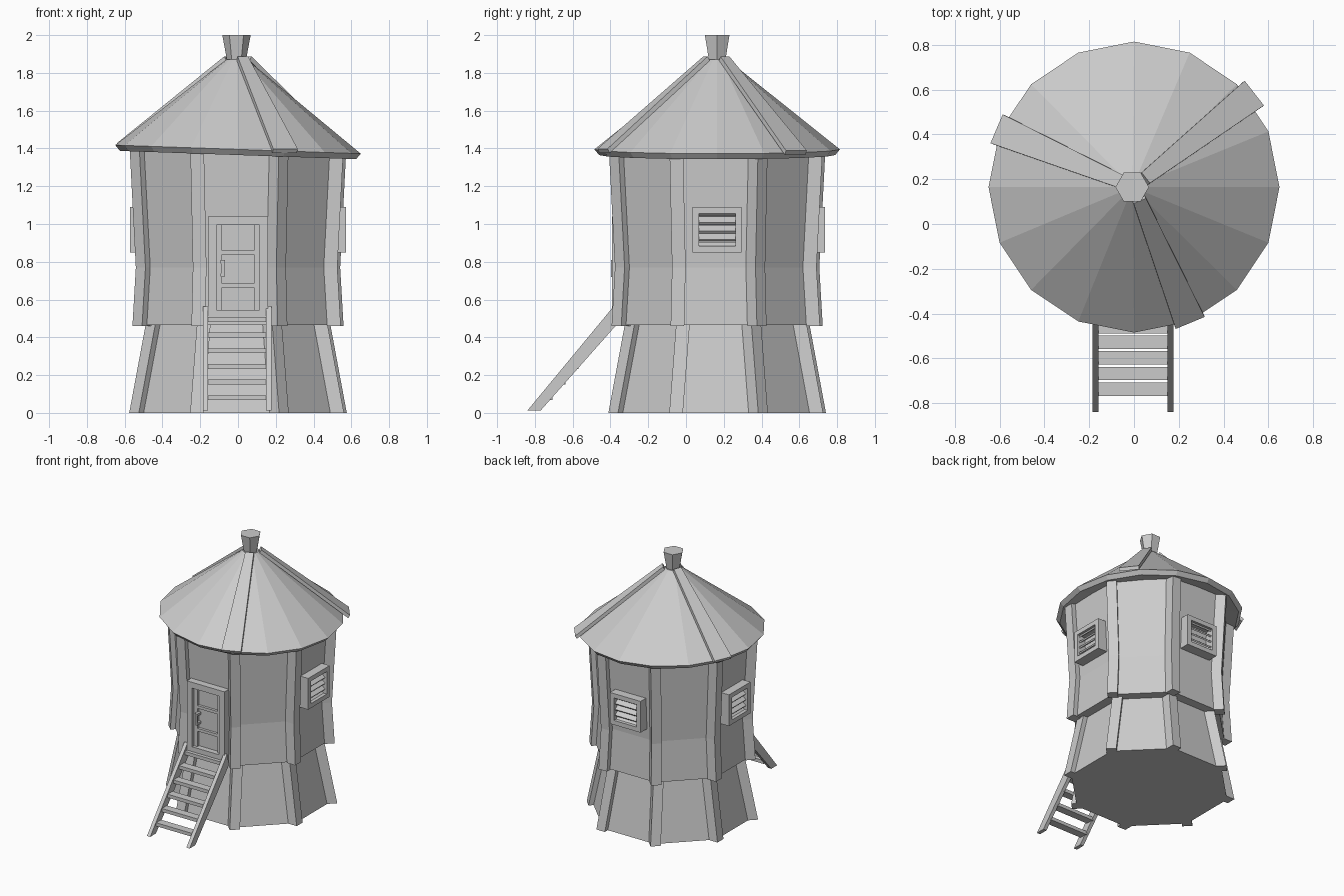
import bpy, bmesh, math
from mathutils import Vector, Matrix

if "Cube" in bpy.data.objects:
    bpy.data.objects.remove(bpy.data.objects["Cube"])

grey = bpy.data.materials.new("plain_grey")
grey.use_nodes = True
GREY = (0.6, 0.6, 0.6, 1)
grey.diffuse_color = GREY
grey.node_tree.nodes["Principled BSDF"].inputs["Base Color"].default_value = GREY

CENTRE = Matrix.Translation((0, 0.165, 0))   # tower axis


def finish(bm, name, matrix):
    bmesh.ops.recalc_face_normals(bm, faces=bm.faces)
    mesh = bpy.data.meshes.new(name)
    bm.to_mesh(mesh)
    bm.free()
    mesh.materials.append(grey)
    obj = bpy.data.objects.new(name, mesh)
    obj.matrix_world = matrix
    bpy.context.collection.objects.link(obj)
    return obj


def loft(name, rings, matrix=CENTRE):
    """Skin equal-length rings of points and cap both ends."""
    bm = bmesh.new()
    loops = [[bm.verts.new(p) for p in ring] for ring in rings]
    n = len(loops[0])
    for low, high in zip(loops, loops[1:]):
        for i in range(n):
            j = (i + 1) % n
            bm.faces.new((low[i], low[j], high[j], high[i]))
    bm.faces.new(loops[0])
    bm.faces.new(loops[-1])
    return finish(bm, name, matrix)


def box(name, centre, size, matrix=CENTRE, tilt=0):
    bm = bmesh.new()
    local = (Matrix.Translation(centre) @ Matrix.Rotation(tilt, 4, 'X')
             @ Matrix.Diagonal((*size, 1)))
    bmesh.ops.create_cube(bm, size=1, matrix=local)
    return finish(bm, name, matrix)


def polygon(sides, radius, z, turn=0.0, cx=0.0):
    return [(cx + radius * math.cos(turn + math.tau * i / sides),
             radius * math.sin(turn + math.tau * i / sides), z) for i in range(sides)]


def spin(degrees):
    return CENTRE @ Matrix.Rotation(math.radians(degrees), 4, 'Z')


# Walls: (height, distance of the flat sides from the axis)
EIGHTH = math.pi / 8
base_profile = [(0, 0.525), (0.5, 0.432)]
body_profile = [(0.465, 0.508), (0.77, 0.49), (1.39, 0.522)]
for name, profile in (("base_wall", base_profile), ("body_wall", body_profile)):
    loft(name, [polygon(8, a / math.cos(EIGHTH), z, EIGHTH) for z, a in profile])

# Corner posts follow the walls, each squared to its neighbouring side
HALF = 0.036
for k in range(8):
    for name, profile in (("base_post", base_profile), ("body_post", body_profile)):
        rings = []
        for n, (z, a) in enumerate(profile):
            t = -a * math.tan(EIGHTH)
            if name == "body_post" and n == 0:
                z -= 0.006
            rings.append([(a + sx * HALF, t + sy * HALF, z)
                          for sx, sy in ((-1, -1), (1, -1), (1, 1), (-1, 1))])
        loft(f"{name}_{k + 1}", rings, spin(45 * k))


# Roof: shallow cone with a thin rim, leaning slightly to one side
def lean(points):
    return [(x, y, z - 0.035 * x) for x, y, z in points]


loft("roof", [lean(polygon(16, 0.5, 1.385)), lean(polygon(16, 0.625, 1.365)),
              lean(polygon(16, 0.65, 1.395)), polygon(16, 0.055, 1.87, cx=-0.006)])

# Loose roof planks widening towards the eaves
for k, (angle, reach) in enumerate(((157, 0.655), (38, 0.67), (292.5, 0.645))):
    drop = -0.035 * reach * math.cos(math.radians(angle))
    rings = []
    for r, z, half in ((0.055, 1.865, 0.03), (reach, 1.385 + drop, 0.07)):
        rings.append([(r, -half, z), (r, half, z),
                      (r + 0.012, half, z + 0.022), (r + 0.012, -half, z + 0.022)])
    loft(f"roof_plank_{k + 1}", rings, spin(angle))

# Finial
loft("finial", [polygon(6, 0.048, 1.855, cx=-0.008), polygon(6, 0.075, 2.0, cx=-0.008)])


def frame(name, half_w, z0, z1, rim, y0, y1, matrix):
    """Rectangular surround built as one ring of four mitred bars."""
    bm = bmesh.new()
    zc, half_h = (z0 + z1) / 2, (z1 - z0) / 2
    loops = []
    for cut, y in ((0, y0), (0, y1), (rim, y1), (rim, y0)):
        loops.append([bm.verts.new((sx * (half_w - cut), y, zc + sz * (half_h - cut)))
                      for sx, sz in ((-1, -1), (1, -1), (1, 1), (-1, 1))])
    for a in range(4):
        for i in range(4):
            p, q, j = loops[a], loops[(a + 1) % 4], (i + 1) % 4
            bm.faces.new((p[i], p[j], q[j], q[i]))
    finish(bm, name, matrix)


# Louvred vents on the two sides and the back
for side, angle in (("left", 90), ("back", 180), ("right", -90)):
    m = spin(angle)
    frame(f"{side}_vent_frame", 0.13, 0.85, 1.09, 0.034, -0.47, -0.572, m)
    for i in range(5):
        box(f"{side}_vent_slat_{i + 1}", (0, -0.535, 0.885 + 0.0445 * i),
            (0.195, 0.05, 0.012), m, math.radians(38))

# Door
frame("door_frame", 0.16, 0.5, 1.04, 0.045, -0.46, -0.558, CENTRE)
box("door_panel", (0, -0.49, 0.77), (0.24, 0.05, 0.46))
for z in (0.675, 0.85):
    box("door_batten", (0, -0.52, z), (0.235, 0.03, 0.022))
for side in (-1, 1):
    box("door_stile", (side * 0.1, -0.52, 0.77), (0.03, 0.03, 0.45))
box("handle_bar", (-0.08, -0.555, 0.765), (0.018, 0.014, 0.09))
for z in (0.73, 0.80):
    box("handle_mount", (-0.08, -0.535, z), (0.024, 0.045, 0.018))

# Ladder: two slanted stringers and six treads
ground = Matrix.Identity(4)
side_shape = [(-0.84, 0.012), (-0.77, 0.012), (-0.36, 0.475), (-0.385, 0.562)]
for side, x in (("right", -0.172), ("left", 0.163)):
    loft(f"{side}_stringer", [[(x + dx, y, z) for y, z in side_shape]
                              for dx in (-0.014, 0.014)], ground)
for i in range(6):
    z = 0.08 + 0.083 * i
    box(f"tread_{i + 1}", (-0.005, -0.805 + 0.84 * z, z), (0.32, 0.06, 0.026), ground)
